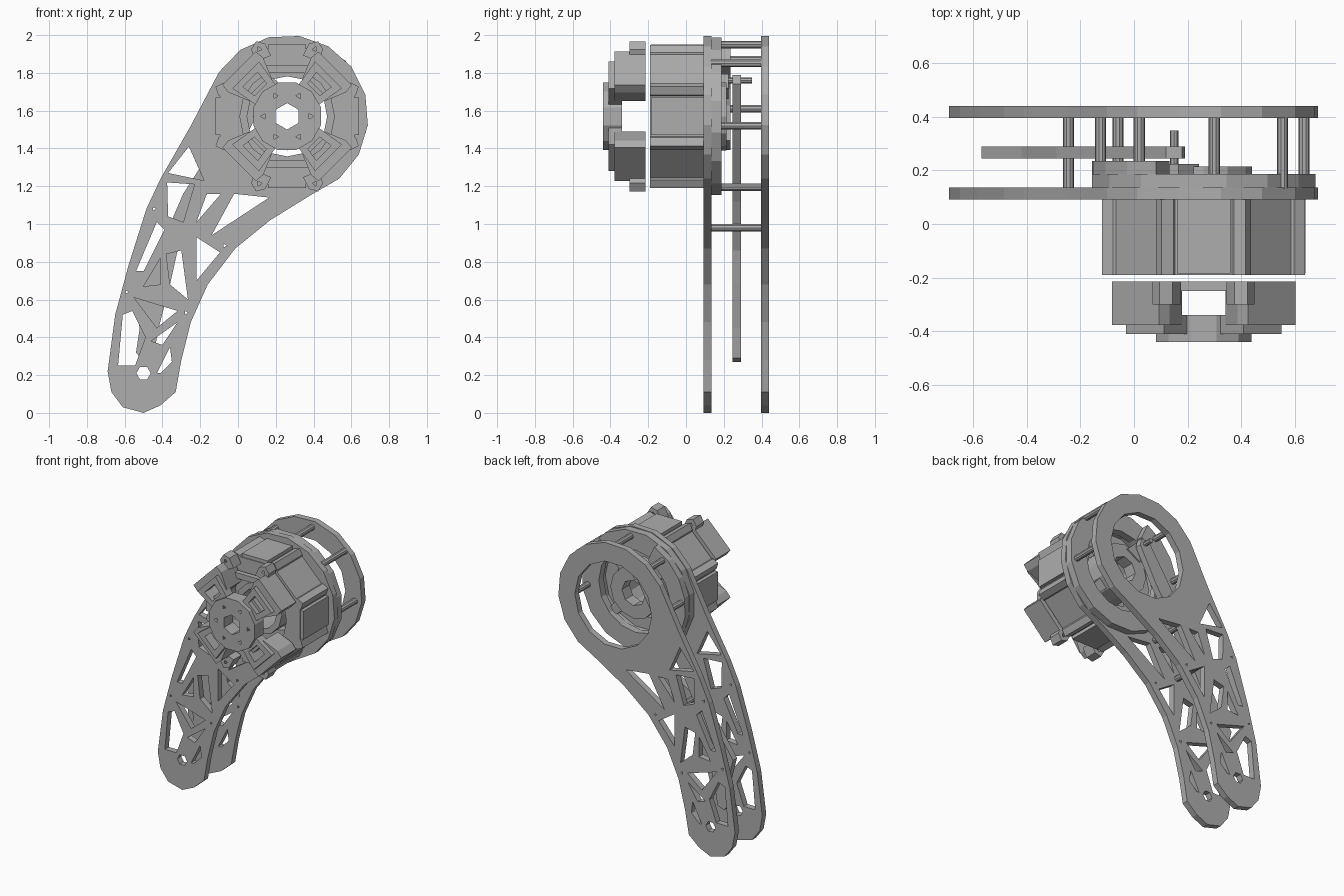
import bpy
from math import sin, cos, pi, radians
from mathutils import Matrix, Vector

default_cube = bpy.data.objects.get("Cube")
if default_cube:
    bpy.data.objects.remove(default_cube, do_unlink=True)

metal = bpy.data.materials.new("plain_grey_metal")
metal.use_nodes = True
grey = (0.42, 0.42, 0.42, 1)
metal.diffuse_color = grey
metal.node_tree.nodes["Principled BSDF"].inputs["Base Color"].default_value = grey

AXIS = Vector((0.26, 1.57))   # motor axis, in x and z
KNEE = Vector((-0.5, 0.21))
PIN = Vector((0.15, 1.76))


def prism(name, loops, front, back):
    """Extrude x-z outlines along y; loops after the first cut holes."""
    curve = bpy.data.curves.new(name, "CURVE")
    curve.dimensions = "2D"
    curve.fill_mode = "BOTH"
    curve.extrude = (back - front) / 2
    for loop in loops:
        spline = curve.splines.new("POLY")
        spline.points.add(len(loop) - 1)
        spline.use_cyclic_u = True
        for point, (x, z) in zip(spline.points, loop):
            point.co = (x, z, 0, 1)
    temp = bpy.data.objects.new(name + "_profile", curve)
    bpy.context.collection.objects.link(temp)
    graph = bpy.context.evaluated_depsgraph_get()
    mesh = bpy.data.meshes.new_from_object(temp.evaluated_get(graph))
    bpy.data.objects.remove(temp, do_unlink=True)
    mesh.transform(Matrix.Translation((0, (front + back) / 2, 0))
                   @ Matrix.Rotation(pi / 2, 4, "X"))
    for polygon in mesh.polygons:
        polygon.use_smooth = False
    mesh.materials.clear()
    mesh.materials.append(metal)
    obj = bpy.data.objects.new(name, mesh)
    bpy.context.collection.objects.link(obj)
    return obj


def arc(centre, radius, start, end, count):
    steps = [radians(start + (end - start) * i / (count - 1)) for i in range(count)]
    return [(centre[0] + radius * cos(a), centre[1] + radius * sin(a)) for a in steps]


def ngon(centre, radius, sides, turn=0.0):
    return arc(centre, radius, turn, turn + 360 - 360 / sides, sides)


def polar(radius, degrees):
    return AXIS + Vector((cos(radians(degrees)), sin(radians(degrees)))) * radius


def radial(angle, points):
    """Map (distance outward, distance sideways) points around the motor axis."""
    out = Vector((cos(radians(angle)), sin(radians(angle))))
    side = Vector((-out.y, out.x))
    return [tuple(AXIS + out * r + side * s) for r, s in points]


# Side plates: curved leg outline joined to a round motor end, with truss cut-outs
leg_edge = [(-.25, 1.52), (-.41, 1.24), (-.485, 1.08), (-.58, .78), (-.65, .52),
            (-.69, .22), (-.67, .11), (-.61, .03), (-.5, .0), (-.41, .04), (-.33, .11),
            (-.30, .28), (-.25, .48), (-.16, .68), (-.015, .87), (.17, 1.02), (.38, 1.15)]
outline = leg_edge + arc(AXIS, .43, -50, 147, 10)
truss = [
    [(-.26, 1.41), (-.18, 1.23), (-.37, 1.27)],
    [(-.375, 1.22), (-.23, 1.21), (-.29, 1.01), (-.37, 1.04)],
    [(-.43, 1.01), (-.39, .97), (-.50, .75), (-.54, .75)],
    [(-.165, 1.16), (-.09, 1.16), (-.22, 1.01)],
    [(-.02, 1.16), (.165, 1.14), (-.14, .94)],
    [(-.22, .93), (-.095, .85), (-.22, .70)],
    [(-.38, .84), (-.30, .86), (-.265, .60), (-.36, .68)],
    [(-.41, .82), (-.41, .68), (-.50, .67)],
    [(-.55, .61), (-.32, .54), (-.43, .45)],
    [(-.61, .52), (-.56, .54), (-.49, .40), (-.545, .25), (-.635, .25)],
    [(-.43, .21), (-.36, .35), (-.35, .27), (-.41, .21)],
    [(-.46, .38), (-.32, .48), (-.40, .36)],
]
bolts = [(-.445, 1.08), (-.59, .64), (-.275, .53), (-.07, .885)]
holes = truss + [ngon(b, .011, 3) for b in bolts]
holes += [ngon(KNEE, .038, 6), ngon(AXIS, .3, 14)]
for name, front in (("front_plate", .092), ("back_plate", .396)):
    prism(name, [outline] + holes, front, front + .044)

# Standoffs tying the plates together
for spot in [(-.245, .98), (-.06, 1.195), (-.125, 1.61), (.02, 1.87),
             (.30, 1.95), (.555, 1.85), (.635, 1.52)]:
    prism("standoff", [ngon(spot, .021, 10)], .13, .40)

# Curved push rod between the plates, with its crank pin
rod = [(.12, 1.79), (-.02, 1.58), (-.29, 1.16), (-.42, .86), (-.57, .64), (-.52, .45),
       (-.54, .32), (-.50, .27), (-.45, .29), (-.42, .45), (-.36, .68), (-.32, .86),
       (-.19, 1.12), (.06, 1.5), (.19, 1.74), (.18, 1.79)]
prism("push_rod", [rod], .245, .29)
prism("crank_pin", [ngon(PIN, .016, 8)], .19, .35)

# Motor housing: eight-sided shell with a narrower front lip and corner bosses
octagon = ngon(AXIS, .385, 8, 22.5)
prism("motor_shell", [octagon, ngon(AXIS, .3, 20)], -.15, .10)
prism("motor_front_lip", [octagon, ngon(AXIS, .25, 16)], -.19, -.15)
prism("motor_inner_ring", [ngon(AXIS, .305, 16), ngon(AXIS, .212, 16)], .03, .10)
for i in range(8):
    angle = 22.5 + 45 * i
    boss = radial(angle, [(.32, -.05), (.38, -.035), (.41, 0), (.38, .035), (.32, .05)])
    prism("motor_boss", [boss], -.19, .10)
for i in range(4):
    panel = radial(90 * i, [(.345, -.1), (.38, -.1), (.38, .1), (.345, .1)])
    prism("motor_side_panel", [panel], -.185, .10)

# Mounting flange behind the front plate
prism("motor_flange", [ngon(AXIS, .425, 16, 11), ngon(AXIS, .29, 16)], .134, .187)
pad = arc(AXIS, .42, 115, 205, 6) + arc(AXIS, .3, 205, 115, 6)
prism("flange_pad", [pad], .185, .235)

# Rotor seen through the back opening
prism("rotor_ring", [ngon(AXIS, .18, 12), ngon(AXIS, .09, 8)], .13, .215)
prism("rotor_core", [ngon(AXIS, .18, 12), ngon(AXIS, .14, 12)], -.14, .13)
for i in range(4):
    spoke = radial(45 + 90 * i, [(.16, -.04), (.32, -.03), (.32, .03), (.16, .04)])
    prism("rotor_spoke", [spoke], .09, .15)
crank = radial(120, [(.14, -.06), (.24, -.03), (.24, .03), (.14, .06)])
prism("crank_arm", [crank], .187, .225)

# Front hub with hexagonal bore and six small screw holes
screws = [ngon(polar(.125, 60 * i), .016, 3, 60 * i) for i in range(6)]
hub_loops = [ngon(AXIS, .185, 12, 15), ngon(AXIS, .07, 6, 30)] + screws
prism("hub", hub_loops, -.44, -.34)

# Four windowed arms holding the hub, each with an outer block and two tabs
for i in range(4):
    angle = 45 + 90 * i
    arm = radial(angle, [(.16, -.075), (.31, -.1), (.31, .1), (.16, .075)])
    window = radial(angle, [(.2, -.045), (.275, -.055), (.275, .055), (.2, .045)])
    prism("hub_arm", [arm, window], -.41, -.34)
    block = radial(angle, [(.2, -.085), (.31, -.13), (.36, -.125),
                           (.36, .125), (.31, .13), (.2, .085)])
    slot = radial(angle, [(.22, -.05), (.29, -.06), (.29, .06), (.22, .05)])
    prism("outer_block", [block, slot], -.378, -.215)
for angle in (67.5, 112.5, 247.5, 292.5):
    tab = radial(angle, [(.33, -.045), (.40, -.04), (.43, 0), (.40, .04), (.33, .045)])
    prism("block_tab", [tab, ngon(polar(.385, angle), .015, 3, angle)], -.30, -.215)

# Cross bars joining the blocks above and below the hub
for angle in (90, 270):
    bar = radial(angle, [(.23, -.14), (.27, -.14), (.27, .14), (.23, .14)])
    prism("block_bridge", [bar], -.25, -.215)
